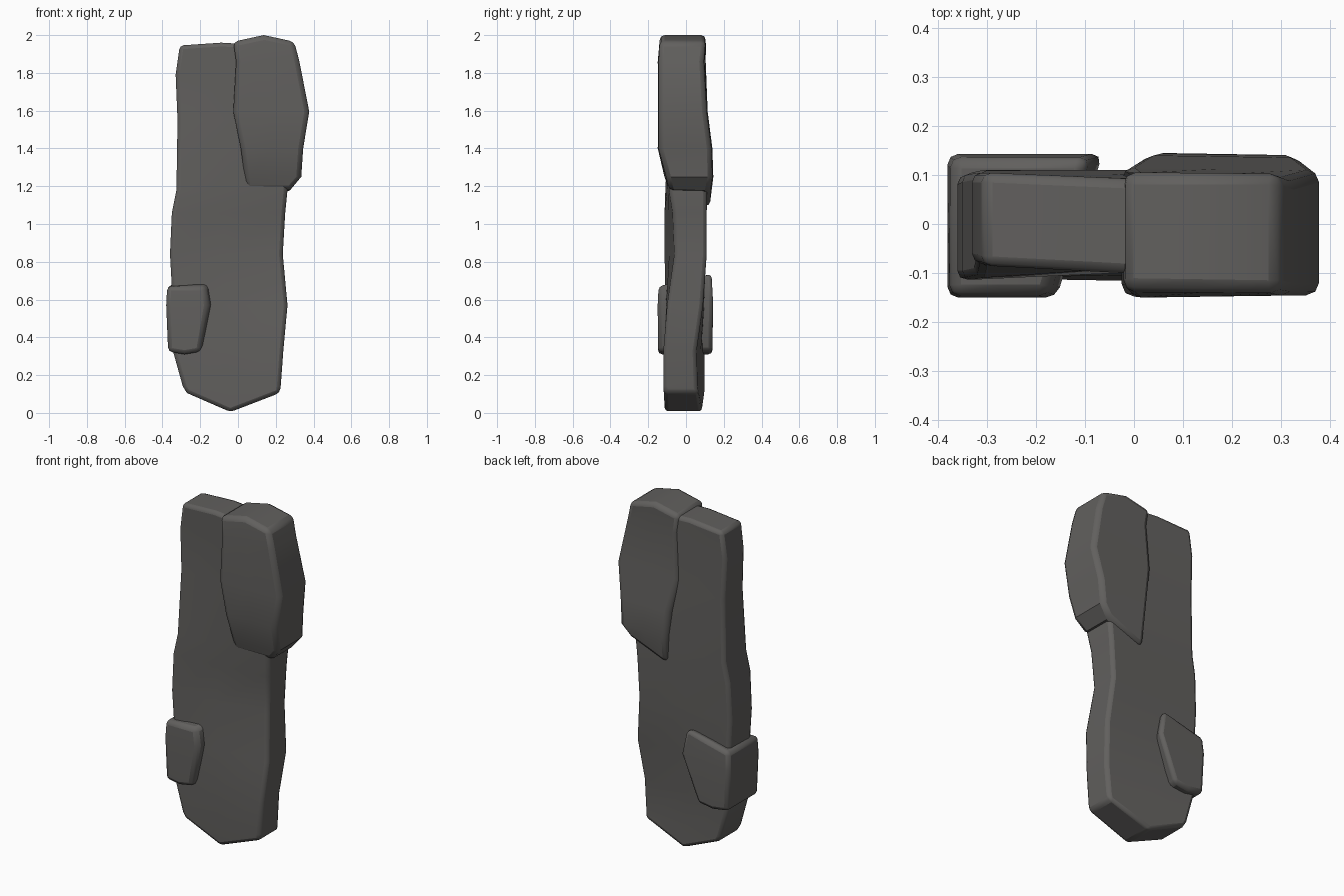
import bpy, bmesh

if "Cube" in bpy.data.objects:
    bpy.data.objects.remove(bpy.data.objects["Cube"])

stone = bpy.data.materials.new("dark grey stone")
stone.diffuse_color = (0.12, 0.116, 0.111, 1)
stone.use_nodes = True
stone.node_tree.nodes["Principled BSDF"].inputs["Base Color"].default_value = stone.diffuse_color


def loft(name, rows, mid=0.5, sag=(0, 0), back=None, bevel=0.02):
    """Stack rows (z, x left, x right, front y left/right, back y left/right).
    sag lifts the middle of the bottom and top rows; back moves rear points."""
    bm = bmesh.new()
    rings = []
    for i, (z, xl, xr, fl, fr, bl, br) in enumerate(rows):
        s = sag[0] if i == 0 else sag[1] if i == len(rows) - 1 else 0
        xm = xl + (xr - xl) * mid
        front = [(xl, fl, z), (xm, fl + (fr - fl) * mid, z + s), (xr, fr, z)]
        rear = [(xr, br, z), (xm, bl + (br - bl) * mid, z + s), (xl, bl, z)]
        if back:
            rear = [back(i, p) for p in rear]
        rings.append([bm.verts.new(p) for p in front + rear])
    for a, b in zip(rings, rings[1:]):
        for k in range(6):
            n = (k + 1) % 6
            bm.faces.new((a[k], a[n], b[n], b[k]))
    for r in (rings[0], rings[-1]):
        bm.faces.new((r[0], r[1], r[4], r[5]))
        bm.faces.new((r[1], r[2], r[3], r[4]))
    bmesh.ops.recalc_face_normals(bm, faces=bm.faces)
    me = bpy.data.meshes.new(name)
    bm.to_mesh(me)
    bm.free()
    me.materials.append(stone)
    ob = bpy.data.objects.new(name, me)
    bpy.context.collection.objects.link(ob)
    # worn edges
    mod = ob.modifiers.new("worn edges", 'BEVEL')
    mod.width = bevel
    mod.segments = 2
    mod.limit_method = 'ANGLE'
    mod.angle_limit = 0.7
    bpy.ops.object.select_all(action='DESELECT')
    ob.select_set(True)
    bpy.context.view_layer.objects.active = ob
    bpy.ops.object.shade_smooth_by_angle(angle=0.6)
    return ob


# Tall slightly twisted slab
loft("main_slab", [
    (0.105, -0.27, 0.22, -0.11, -0.115, 0.10, 0.07),
    (0.14, -0.292, 0.226, -0.11, -0.12, 0.10, 0.06),
    (0.33, -0.345, 0.24, -0.11, -0.12, 0.10, 0.055),
    (0.57, -0.345, 0.262, -0.11, -0.10, 0.10, 0.09),
    (0.84, -0.36, 0.237, -0.115, -0.06, 0.10, 0.11),
    (1.06, -0.35, 0.25, -0.115, -0.07, 0.105, 0.11),
    (1.18, -0.326, 0.262, -0.11, -0.09, 0.11, 0.11),
    (1.55, -0.32, 0.25, -0.085, -0.10, 0.11, 0.09),
    (1.79, -0.33, 0.22, -0.08, -0.11, 0.105, 0.085),
    (1.945, -0.308, 0.16, -0.085, -0.11, 0.105, 0.085),
], mid=0.47, sag=(-0.1, 0.015))


# Large block hugging the upper right; its rear face reaches lower on the inside
def block_back(i, p):
    x, y, z = p
    if i == 0:
        return (x, y, z - 0.10 * (0.28 - x) / 0.24)
    return p


loft("upper_block", [
    (1.18, 0.04, 0.275, -0.09, -0.09, 0.125, 0.125),
    (1.25, 0.035, 0.335, -0.115, -0.105, 0.145, 0.14),
    (1.40, 0.015, 0.345, -0.15, -0.145, 0.14, 0.135),
    (1.595, -0.025, 0.377, -0.148, -0.145, 0.115, 0.11),
    (1.86, -0.01, 0.325, -0.15, -0.145, 0.105, 0.095),
    (1.965, -0.025, 0.298, -0.135, -0.14, 0.105, 0.105),
], sag=(0, 0.035), back=block_back, bevel=0.025)


# Small block clasping the lower left edge; wider at the rear
def chip_back(i, p):
    x, y, z = p
    f = (x + 0.38) / 0.2
    return (x + f * (0.03, 0.085, 0.08)[i], y, z + f * (0.0, 0.02, 0.07)[i])


loft("lower_block", [
    (0.325, -0.37, -0.20, -0.148, -0.148, 0.14, 0.14),
    (0.57, -0.38, -0.158, -0.15, -0.15, 0.143, 0.143),
    (0.67, -0.375, -0.175, -0.145, -0.145, 0.135, 0.135),
], sag=(-0.015, 0), back=chip_back, bevel=0.022)
